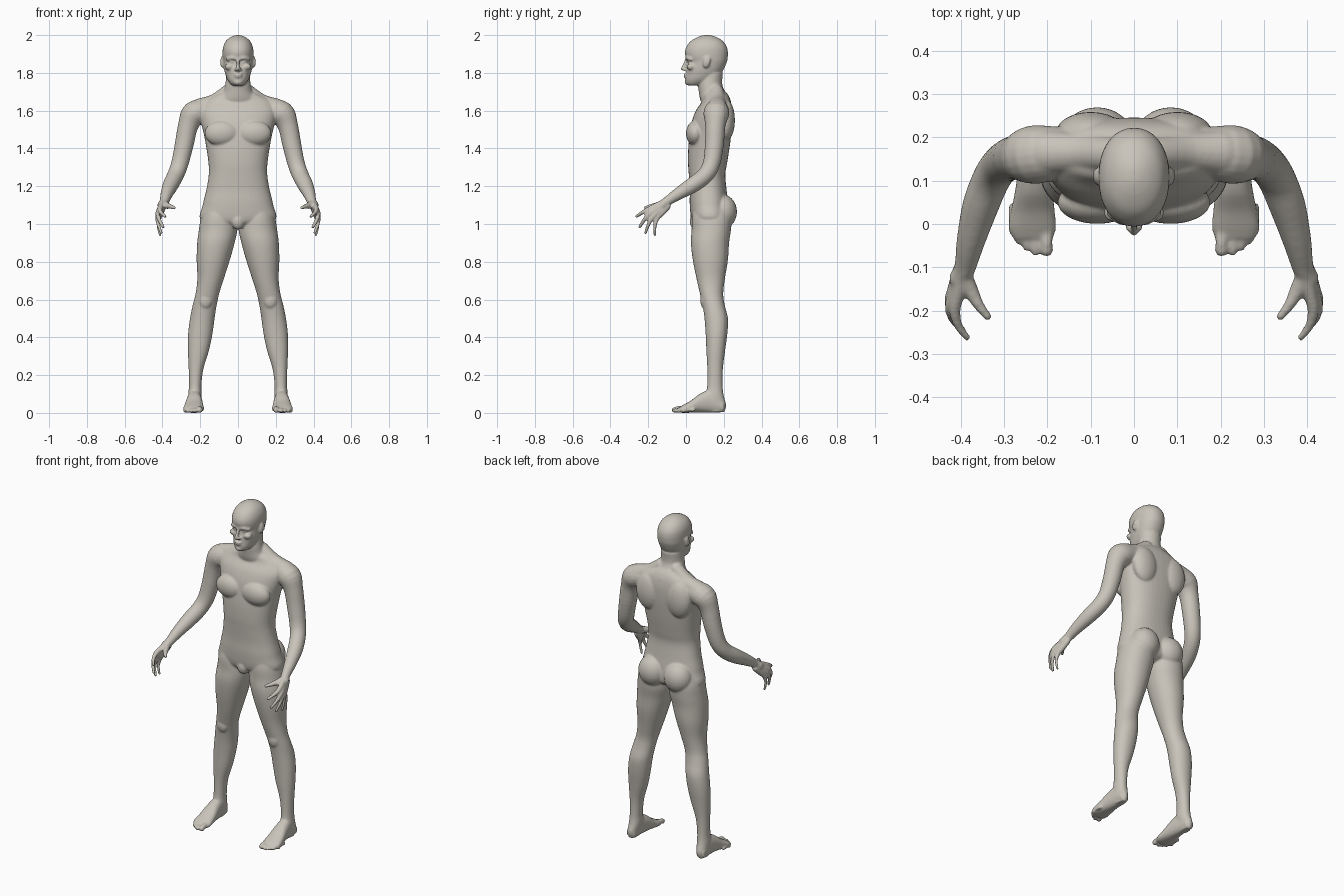
import bpy, bmesh, math
from mathutils import Vector, Matrix

bm = bmesh.new()


def smooth_rows(rows, steps=4):
    """Catmull-Rom interpolation of rows of numbers."""
    out = []
    for i in range(len(rows) - 1):
        a, b, c, d = (rows[max(0, min(len(rows) - 1, i + k))] for k in (-1, 0, 1, 2))
        for s in range(steps):
            t = s / steps
            out.append([0.5 * (2 * q + (r - p) * t + (2 * p - 5 * q + 4 * r - u) * t * t
                               + (3 * q - p - 3 * r + u) * t ** 3)
                        for p, q, r, u in zip(a, b, c, d)])
    return out + [list(rows[-1])]


def skin(rings):
    """Join rings of points into a closed shell."""
    loops = [[bm.verts.new(p) for p in ring] for ring in rings]
    n = len(loops[0])
    for a, b in zip(loops, loops[1:]):
        for i in range(n):
            bm.faces.new((a[i], a[(i + 1) % n], b[(i + 1) % n], b[i]))
    bm.faces.new(loops[0][::-1])
    bm.faces.new(loops[-1])


def stack(rows, axis='z', power=2.0, n=40):
    """Rounded slices: position, x min, x max, then min and max of the other axis."""
    rings = []
    for h, x0, x1, v0, v1 in smooth_rows(rows):
        ring = []
        for i in range(n):
            t = math.tau * i / n
            c, s = math.cos(t), math.sin(t)
            x = (x0 + x1) / 2 + (x1 - x0) / 2 * math.copysign(abs(c) ** (2 / power), c)
            v = (v0 + v1) / 2 + (v1 - v0) / 2 * math.copysign(abs(s) ** (2 / power), s)
            ring.append((x, v, h) if axis == 'z' else (x, h, v))
        rings.append(ring)
    skin(rings)


def blob(center, radii, tilt=0.0):
    m = Matrix.Translation(center) @ Matrix.Rotation(tilt, 4, 'X') @ Matrix.Diagonal((*radii, 1))
    bmesh.ops.create_uvsphere(bm, u_segments=24, v_segments=14, radius=1, matrix=m)


def tube(points, n=20):
    """Round limb along points given as x, y, z, radius."""
    rows = smooth_rows(points)
    rings = []
    for i, (x, y, z, r) in enumerate(rows):
        tangent = Vector(rows[min(i + 1, len(rows) - 1)][:3]) - Vector(rows[max(i - 1, 0)][:3])
        q = tangent.to_track_quat('Z', 'Y')
        rings.append([Vector((x, y, z)) + q @ Vector((r * math.cos(math.tau * k / n),
                                                      r * math.sin(math.tau * k / n), 0))
                      for k in range(n)])
    skin(rings)
    for x, y, z, r in (points[0], points[-1]):
        blob((x, y, z), (r, r, r))


# torso: height, half width, front, back
torso = [(.985, .06, .06, .17), (1.02, .196, .03, .225), (1.10, .187, .02, .225),
         (1.18, .168, .02, .215), (1.26, .155, .015, .208), (1.32, .156, .011, .217),
         (1.40, .167, .012, .23), (1.48, .182, .02, .24), (1.54, .197, .03, .245),
         (1.60, .205, .052, .245), (1.65, .18, .085, .237), (1.685, .115, .09, .222),
         (1.71, .06, .1, .2)]
stack([(z, -w, w, f, b) for z, w, f, b in torso], power=2.3)

# chest, shoulder blade, buttock and groin masses
blob((.085, .05, 1.48), (.092, .05, .068))
blob((.10, .212, 1.55), (.08, .047, .11))
blob((.085, .195, 1.065), (.085, .075, .09))
blob((0, .05, 1.015), (.035, .03, .045))

# neck and sloping shoulder muscle
stack([(1.62, -.12, .12, .09, .24), (1.66, -.105, .105, .075, .235), (1.70, -.078, .078, .068, .208),
       (1.74, -.067, .067, .065, .192), (1.80, -.062, .062, .08, .195)])
tube([(.05, .16, 1.70, .04), (.12, .165, 1.645, .045), (.20, .165, 1.61, .055)])

# head
head = [(1.733, .028, .01, .08), (1.745, .042, .0, .11), (1.765, .056, -.004, .15),
        (1.79, .066, -.001, .18), (1.82, .074, .002, .2), (1.86, .079, .01, .217),
        (1.882, .081, -.001, .221), (1.91, .082, -.006, .222), (1.94, .078, .003, .215),
        (1.97, .063, .027, .193), (1.99, .038, .063, .16), (2.0, .012, .095, .13)]
stack([(z, -w, w, f, b) for z, w, f, b in head], power=2.15)

# face: nose, brow, cheek, eye, lips, chin and ear
tube([(0, .002, 1.868, .008), (0, -.010, 1.84, .009), (0, -.018, 1.822, .010)])
blob((.011, -.006, 1.818), (.010, .012, .008))
tube([(.012, .003, 1.876, .008), (.035, .008, 1.879, .009), (.056, .025, 1.872, .009)])
blob((.046, .026, 1.832), (.024, .022, .018))
blob((.032, .02, 1.858), (.014, .013, .008))
blob((0, -.002, 1.792), (.024, .012, .005))
blob((0, -.001, 1.780), (.021, .012, .006))
blob((0, .006, 1.75), (.022, .013, .014))
for radii, shift in (((.009, .018, .03), 0), ((.010, .006, .026), .013)):
    blob((.085, .108 + shift, 1.857), radii, -.2)

# arm
tube([(.17, .165, 1.60, .06), (.232, .16, 1.583, .068), (.264, .155, 1.52, .054),
      (.285, .15, 1.42, .050), (.308, .135, 1.32, .046), (.330, .103, 1.26, .044),
      (.355, .04, 1.21, .042), (.377, -.04, 1.16, .033), (.390, -.10, 1.12, .025),
      (.402, -.125, 1.10, .025)])

# fingers: knuckle then tip, each running back through the palm to the wrist
fingers = [((.414, -.198, 1.078), (.386, -.262, 1.040), .0105),
           ((.424, -.192, 1.056), (.396, -.245, .984), .0105),
           ((.425, -.177, 1.038), (.406, -.214, .953), .0100),
           ((.419, -.155, 1.028), (.413, -.165, .942), .0090)]
for k, (knuckle, tip, r) in enumerate(fingers):
    a, b = Vector(knuckle), Vector(tip)
    wrist = Vector((.398, -.117 + .006 * k, 1.113 - .007 * k))
    mid = a.lerp(b, .5) + Vector((.006, -.004, 0))
    tube([(*wrist, .018), (*wrist.lerp(a, .5), .0165), (*a, .0135), (*mid, r), (*b, r * .8)])
blob((.410, -.152, 1.072), (.015, .040, .036), .75)
# thumb
tube([(.394, -.115, 1.112, .019), (.378, -.152, 1.098, .018), (.358, -.188, 1.093, .0125),
      (.338, -.214, 1.086, .0095)])

# leg
stack([(1.12, .03, .165, .05, .215), (1.04, .012, .195, .032, .24), (.97, .004, .207, .03, .238),
       (.90, .018, .216, .026, .228), (.81, .043, .219, .036, .222), (.71, .075, .215, .056, .206),
       (.63, .100, .225, .074, .197), (.57, .113, .240, .088, .205), (.50, .124, .254, .098, .222),
       (.42, .135, .264, .104, .219), (.33, .154, .265, .108, .207), (.23, .184, .261, .113, .195),
       (.14, .194, .260, .112, .194), (.09, .193, .264, .102, .200), (.04, .202, .262, .105, .213),
       (.004, .212, .254, .12, .203)], power=2.1)
blob((.172, .10, .595), (.036, .024, .045))

# foot
stack([(.20, .207, .26, .004, .06), (.14, .197, .266, .001, .12), (.08, .189, .274, .002, .105),
       (.03, .183, .284, .001, .068), (-.01, .180, .289, .0, .045), (-.035, .188, .279, .002, .03)],
      axis='y', power=2.3)
# toes
for x, y, r in ((.202, -.060, .0155), (.228, -.063, .011), (.248, -.052, .0105),
                (.266, -.038, .010), (.281, -.015, .0095)):
    tube([(x, y + .055, r + .006, r), (x, y + .022, r + .007, r * .9), (x, y, r, r)])

# level sole
for v in bm.verts:
    v.co.z = max(v.co.z, 0)

mesh = bpy.data.meshes.new("body")
bm.to_mesh(mesh)
bm.free()
body = bpy.data.objects.new("body", mesh)
bpy.context.collection.objects.link(body)

clay = bpy.data.materials.new("warm_grey_clay")
clay.diffuse_color = (.58, .55, .49, 1)
mesh.materials.append(clay)

# mirror the limbs, fuse all masses into one skin and soften the joins
mirror = body.modifiers.new("mirror", 'MIRROR')
mirror.use_mirror_merge = False
fuse = body.modifiers.new("fuse", 'REMESH')
fuse.mode = 'VOXEL'
fuse.voxel_size = .0055
fuse.use_smooth_shade = True
soften = body.modifiers.new("soften", 'SMOOTH')
soften.factor = .5
soften.iterations = 5
